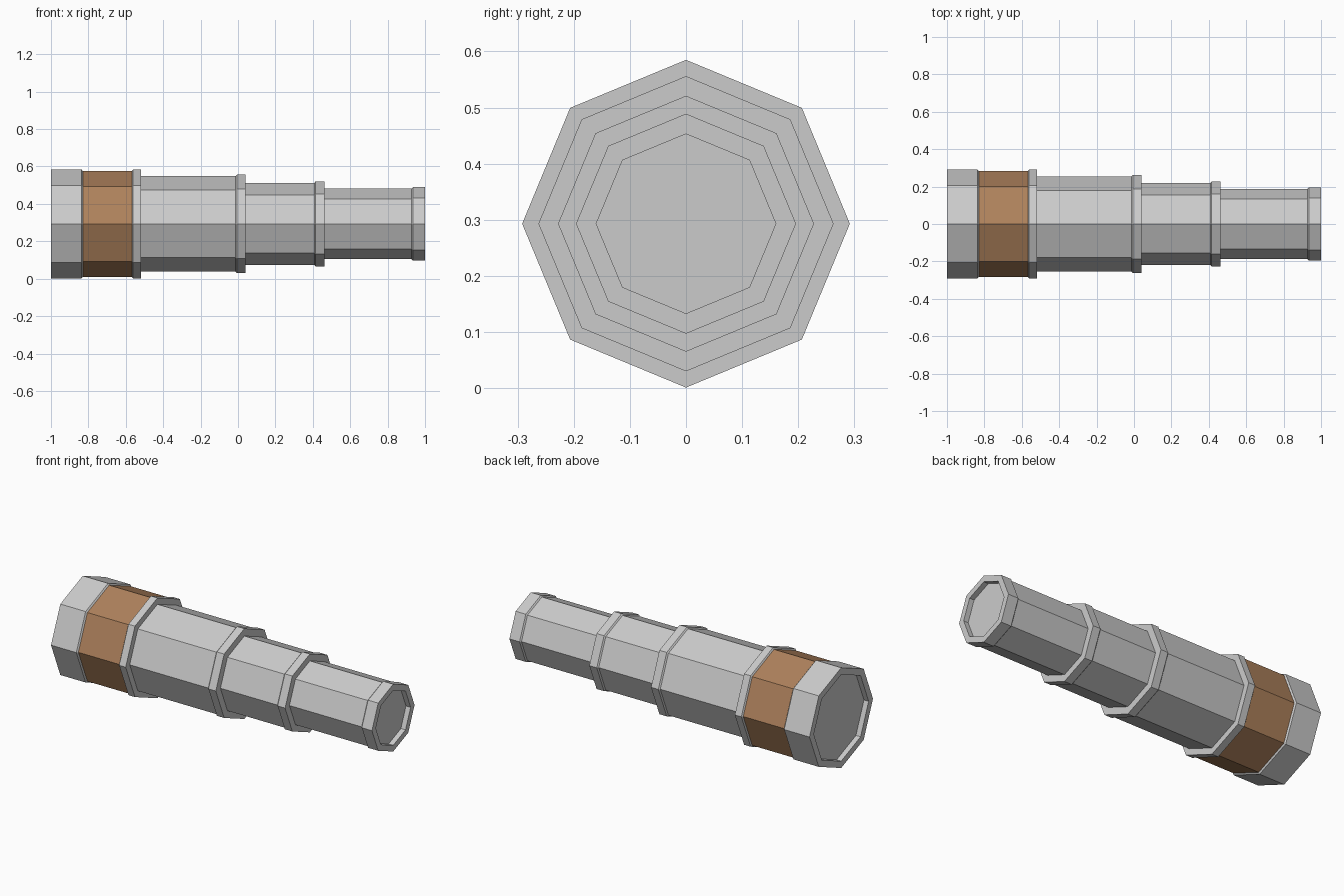
import bpy, bmesh
from math import sin, cos, pi

if "Cube" in bpy.data.objects:
    bpy.data.objects.remove(bpy.data.objects["Cube"])

SIDES = 8
AXIS_Z = 0.293


def lathe(name, profile, material=None):
    """Turn (x, radius) points around the long axis; radius 0 becomes a flat cap."""
    bm = bmesh.new()
    rings = []
    for x, r in profile:
        if r == 0:
            rings.append(None)
            continue
        rings.append([bm.verts.new((x, r * sin(2 * pi * i / SIDES),
                                    AXIS_Z + r * cos(2 * pi * i / SIDES)))
                      for i in range(SIDES)])
    for a, b in zip(rings, rings[1:]):
        if a is None or b is None:
            bm.faces.new(a or b)
            continue
        for i in range(SIDES):
            j = (i + 1) % SIDES
            bm.faces.new((a[i], a[j], b[j], b[i]))
    bmesh.ops.recalc_face_normals(bm, faces=bm.faces)
    # An outward wall must face away from the axis
    wall = max(bm.faces, key=lambda f: (f.calc_center_median().z, f.calc_area()))
    if wall.normal.z < 0:
        bmesh.ops.reverse_faces(bm, faces=bm.faces)
    mesh = bpy.data.meshes.new(name)
    bm.to_mesh(mesh)
    bm.free()
    obj = bpy.data.objects.new(name, mesh)
    bpy.context.collection.objects.link(obj)
    if material:
        mesh.materials.append(material)
    return obj


leather = bpy.data.materials.new("brown_leather")
leather.diffuse_color = (0.42, 0.22, 0.106, 1)
leather.use_nodes = True
leather.node_tree.nodes["Principled BSDF"].inputs["Base Color"].default_value = leather.diffuse_color

# Wide end with its recessed lens
lathe("wide_end", [(-0.97, 0), (-0.97, 0.252), (-1, 0.252), (-1, 0.292),
                   (-0.837, 0.292), (-0.83, 0.283)])
# Leather grip
lathe("grip", [(-0.83, 0.283), (-0.567, 0.283)], leather)
# Collar that closes the grip
lathe("grip_collar", [(-0.567, 0.283), (-0.561, 0.292), (-0.519, 0.292), (-0.519, 0.255)])


# Telescoping tubes, each ending in a raised collar
def tube(name, x0, x1, x2, r, r_ring, r_next):
    lathe(name, [(x0, r), (x1 - 0.007, r), (x1, r_ring), (x2, r_ring), (x2, r_next)])


tube("large_tube", -0.519, -0.006, 0.041, 0.255, 0.263, 0.220)
tube("middle_tube", 0.041, 0.415, 0.463, 0.220, 0.228, 0.188)

# Narrow tube with its recessed lens
lathe("small_tube", [(0.463, 0.188), (0.928, 0.188), (0.935, 0.196), (1, 0.196),
                     (1, 0.16), (0.97, 0.16), (0.97, 0)])
